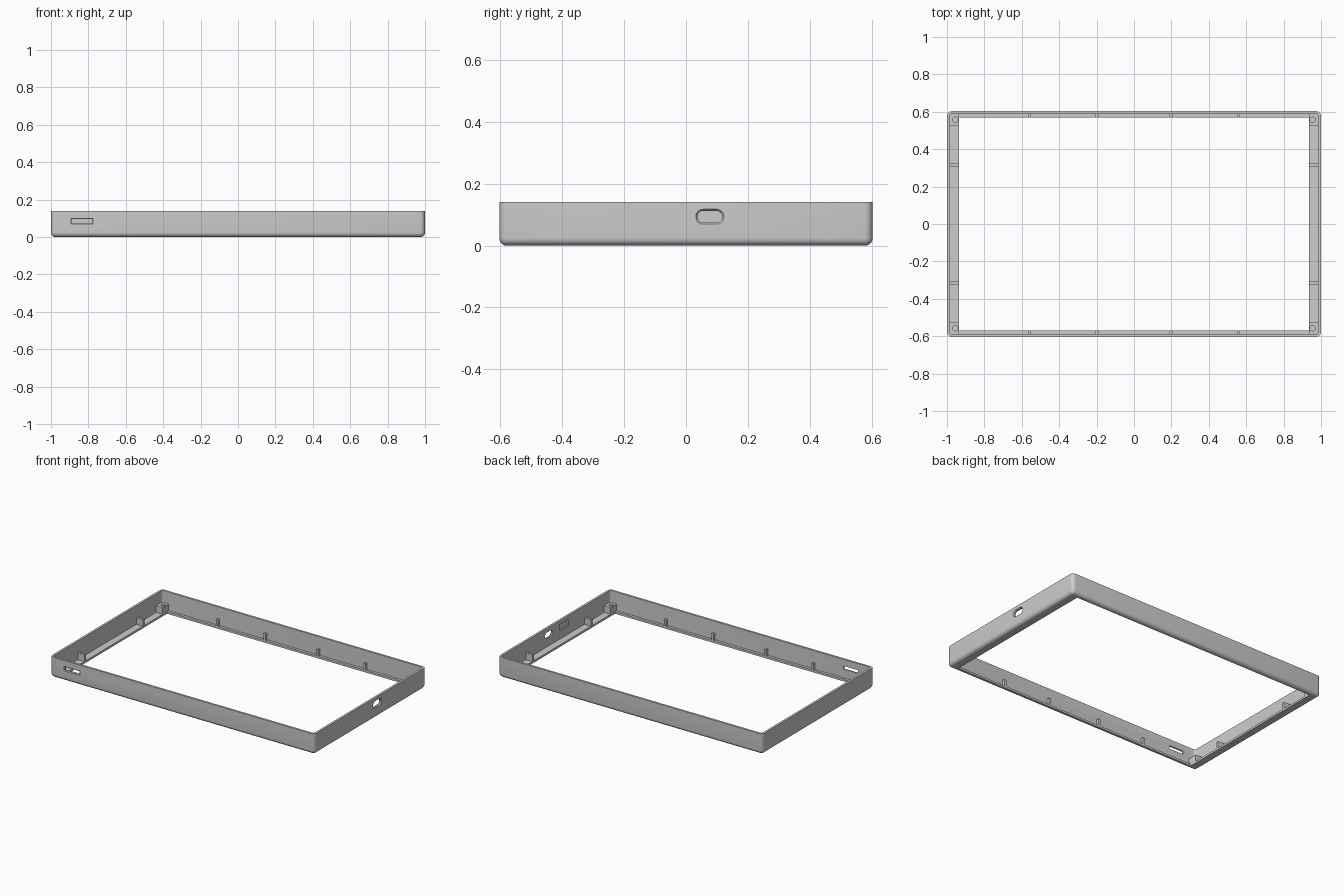
import bpy, bmesh, math
from mathutils import Vector

if "Cube" in bpy.data.objects:
    bpy.data.objects.remove(bpy.data.objects["Cube"])

GREY = bpy.data.materials.new("light grey")
GREY.diffuse_color = (0.604, 0.604, 0.604, 1)
GREY.use_nodes = True
GREY.node_tree.nodes["Principled BSDF"].inputs["Base Color"].default_value = GREY.diffuse_color

W, D, H = 1.0, 0.603, 0.14        # half width, half depth, height
IX, IY = 0.985, 0.588             # inner wall faces
LX, LY = 0.936, 0.57              # inner edge of the floor lip
FLOOR, TOP = 0.014, 0.06          # lip thickness, top of ribs and posts


def finish(name, bm):
    bmesh.ops.recalc_face_normals(bm, faces=bm.faces)
    me = bpy.data.meshes.new(name)
    bm.to_mesh(me)
    bm.free()
    ob = bpy.data.objects.new(name, me)
    bpy.context.collection.objects.link(ob)
    me.materials.append(GREY)
    return ob


def box(name, x0, x1, y0, y1, z0, z1):
    bm = bmesh.new()
    bmesh.ops.create_cube(bm, size=1)
    for v in bm.verts:
        v.co = Vector(((x0 + x1) / 2 + v.co.x * (x1 - x0),
                       (y0 + y1) / 2 + v.co.y * (y1 - y0),
                       (z0 + z1) / 2 + v.co.z * (z1 - z0)))
    return finish(name, bm)


def loft(name, sections, closed=False):
    """Solid through a list of point rings, capped or joined end to start."""
    bm = bmesh.new()
    rings = [[bm.verts.new(p) for p in s] for s in sections]
    n = len(rings[0])
    for a, b in zip(rings, rings[1:] + (rings[:1] if closed else [])):
        for i in range(n):
            bm.faces.new((a[i], a[(i + 1) % n], b[(i + 1) % n], b[i]))
    if not closed:
        bm.faces.new(rings[0])
        bm.faces.new(rings[-1])
    return finish(name, bm)


def rounded(hw, hh, r, n=8):
    """Rounded rectangle outline."""
    pts = []
    for k, (sx, sy) in enumerate([(1, 1), (-1, 1), (-1, -1), (1, -1)]):
        for i in range(n + 1):
            a = math.pi / 2 * (k + i / n)
            pts.append((sx * (hw - r) + r * math.cos(a), sy * (hh - r) + r * math.sin(a)))
    return pts


def cut(ob, cutter):
    m = ob.modifiers.new("cut", 'BOOLEAN')
    m.operation, m.solver, m.object = 'DIFFERENCE', 'EXACT', cutter
    bpy.context.view_layer.objects.active = ob
    bpy.ops.object.modifier_apply(modifier=m.name)
    bpy.data.objects.remove(cutter)


# Frame: rounded bottom edge, outer wall, rim, inner wall, lip
R = 0.024
steps = []
for i in range(7):
    a = math.pi / 2 * i / 6
    inset = R * (1 - math.sin(a))
    steps.append((W - inset, D - inset, R + 0.002 - inset, R * (1 - math.cos(a))))
steps += [(W, D, R + 0.002, H), (IX, IY, 0.011, H), (IX, IY, 0.011, FLOOR),
          (LX, LY, 0.001, FLOOR), (LX, LY, 0.001, 0)]
shell = loft("case_frame", [[(x, y, z) for x, y in rounded(hw, hd, r, 6)]
                            for hw, hd, r, z in steps], closed=True)

# Card slot in the front wall, with a flared mouth
cut(shell, loft("slot", [
    [(-0.834 + u, y, 0.084 + v) for u, v in rounded(hw, hh, 0.002, 1)]
    for y, hw, hh in [(-D - 0.002, 0.062, 0.017), (-D + 0.005, 0.055, 0.011), (-IY + 0.01, 0.055, 0.011)]]))

# Oval port in the right wall, with a flared mouth
cut(shell, loft("port", [
    [(x, 0.077 + u, 0.093 + v) for u, v in rounded(hw, hh, hh - 0.0005)]
    for x, hw, hh in [(W + 0.002, 0.047, 0.026), (W - 0.006, 0.040, 0.019), (IX - 0.01, 0.040, 0.019)]]))

# Shallow pocket inside the right wall
cut(shell, box("pocket", IX - 0.01, IX + 0.008, -0.135, -0.045, 0.07, 0.115))

# Corner posts with screw holes
for sx in (-1, 1):
    for sy in (-1, 1):
        xs = sorted((sx * LX, sx * (IX + 0.001)))
        ys = sorted((sy * 0.523, sy * (IY + 0.001)))
        post = box("corner_post", *xs, *ys, FLOOR, TOP)
        ring = rounded(0.015, 0.015, 0.0149, 6)
        cut(post, loft("screw_hole", [
            [(sx * 0.955 + u, sy * 0.557 + v, z) for u, v in ring] for z in (0.02, TOP + 0.02)]))

# Ribs along the long walls
for sy in (-1, 1):
    for x in (-0.558, -0.199, 0.199, 0.558):
        box("long_wall_rib", x - 0.008, x + 0.008, *sorted((sy * LY, sy * (IY + 0.001))), FLOOR, TOP)

# Ribs along the short walls
for sx in (-1, 1):
    for y in (-0.316, 0.316):
        box("short_wall_rib", *sorted((sx * LX, sx * (IX + 0.001))), y - 0.008, y + 0.008, FLOOR, TOP)

# Smooth the rounded surfaces, keep the edges crisp
for ob in bpy.context.scene.objects:
    ob.select_set(True)
bpy.context.view_layer.objects.active = shell
bpy.ops.object.shade_smooth_by_angle(angle=math.radians(30))
